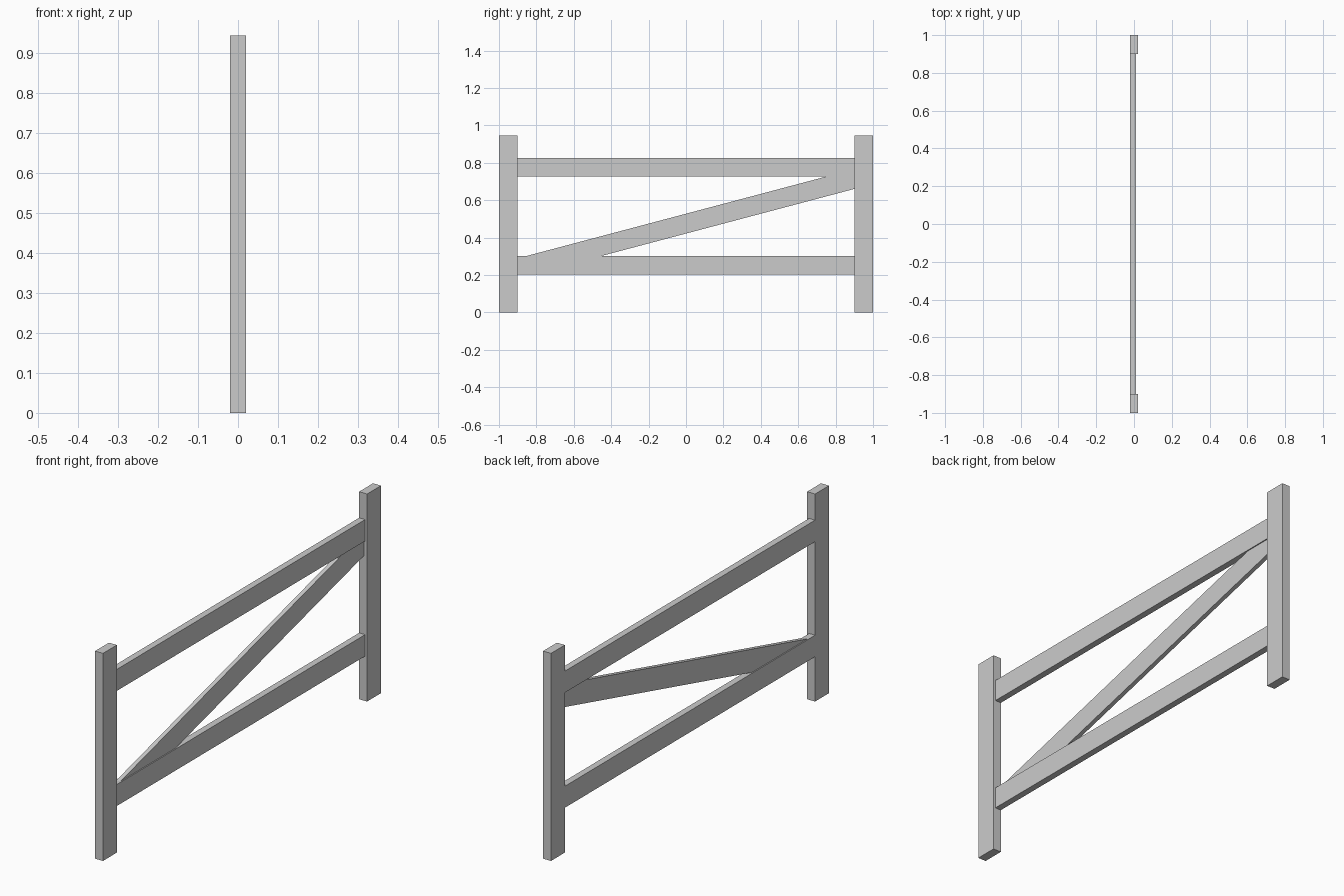
import bpy
import bmesh

if "Cube" in bpy.data.objects:
    bpy.data.objects.remove(bpy.data.objects["Cube"])


def prism(name, profile, x0, x1):
    """Extrude a (y, z) outline from x0 to x1."""
    bm = bmesh.new()
    face = bm.faces.new([bm.verts.new((x0, y, z)) for y, z in profile])
    ext = bmesh.ops.extrude_face_region(bm, geom=[face])
    moved = [v for v in ext["geom"] if isinstance(v, bmesh.types.BMVert)]
    bmesh.ops.translate(bm, verts=moved, vec=(x1 - x0, 0, 0))
    bmesh.ops.recalc_face_normals(bm, faces=bm.faces)
    mesh = bpy.data.meshes.new(name)
    bm.to_mesh(mesh)
    bm.free()
    obj = bpy.data.objects.new(name, mesh)
    bpy.context.collection.objects.link(obj)
    return obj


def board(name, y0, y1, z0, z1, x0, x1):
    return prism(name, [(y0, z0), (y1, z0), (y1, z1), (y0, z1)], x0, x1)


# End posts
board("left_post", -1.0, -0.9, 0, 0.945, -0.02, 0.02)
board("right_post", 0.9, 1.0, 0, 0.945, -0.02, 0.02)

# Rails, flush with the posts on the -x side
board("bottom_rail", -0.9, 0.9, 0.204, 0.302, -0.02, 0.01)
board("top_rail", -0.9, 0.9, 0.728, 0.826, -0.02, 0.01)

# Thinner diagonal brace, ends buried in the bottom rail and right post
slope = 0.265
upper = lambda y: 0.528 + slope * y
lower = lambda y: 0.422 + slope * y
prism("diagonal_brace",
      [(-0.8, lower(-0.8)), (0.92, lower(0.92)), (0.92, upper(0.92)), (-0.89, upper(-0.89))],
      -0.015, 0.005)
